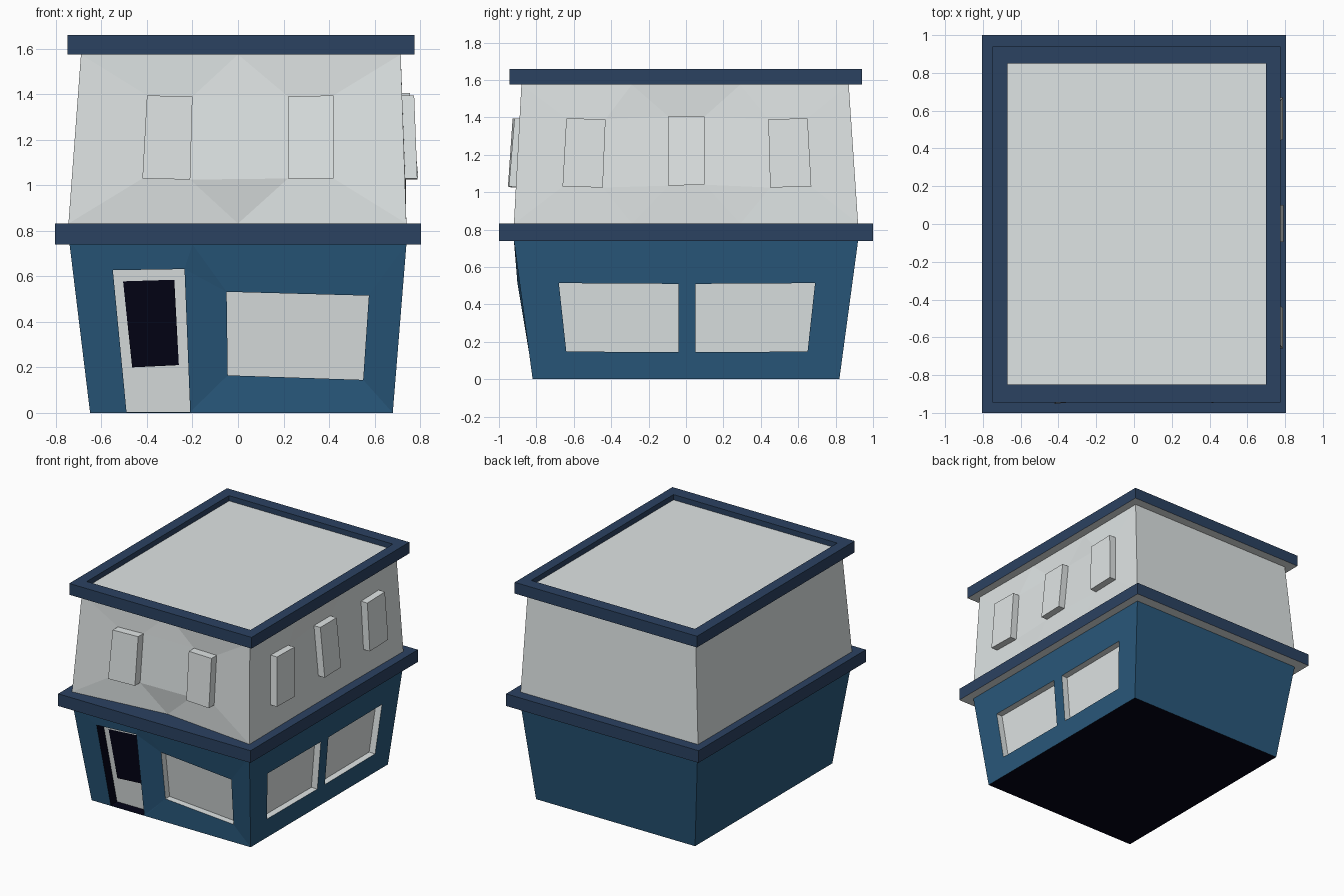
import bpy, bmesh

if "Cube" in bpy.data.objects:
    bpy.data.objects.remove(bpy.data.objects["Cube"])


def material(name, rgb):
    m = bpy.data.materials.new(name)
    m.diffuse_color = (*rgb, 1)
    m.use_nodes = True
    m.node_tree.nodes["Principled BSDF"].inputs["Base Color"].default_value = m.diffuse_color
    return m


LIGHT = material("light_grey", (0.74, 0.78, 0.78))
BLUE = material("wall_blue", (0.022, 0.098, 0.2))
NAVY = material("trim_navy", (0.024, 0.054, 0.12))
DARK = material("dark", (0.001, 0.001, 0.008))


def mesh(name, faces, mats):
    """Build an object from (corner points, material slot) faces."""
    bm = bmesh.new()
    for pts, slot in faces:
        bm.faces.new([bm.verts.new(p) for p in pts]).material_index = slot
    bmesh.ops.remove_doubles(bm, verts=bm.verts, dist=1e-5)
    me = bpy.data.meshes.new(name)
    bm.to_mesh(me)
    bm.free()
    for m in mats:
        me.materials.append(m)
    bpy.context.collection.objects.link(bpy.data.objects.new(name, me))


def rect(a, b, c, d, z):
    return [(a, c, z), (b, c, z), (b, d, z), (a, d, z)]


def inset(r, dx, dy):
    """Pull the right and front sides of a ring inwards, behind dished walls."""
    a, b, c, d, z = r
    return (a, b - dx, c + dy, d, z)


def loft(name, rings, slots, mats, cap=None):
    """Tube of rectangular rings, one material slot per step."""
    faces = []
    for lo, hi, s in zip(rings, rings[1:], slots):
        lo, hi = rect(*lo), rect(*hi)
        faces += [((lo[i], lo[i - 3], hi[i - 3], hi[i]), s) for i in range(4)]
    if cap is not None:
        faces.append((rect(*rings[-1]), cap))
    mesh(name, faces, mats)


def wall(name, bottom, top, q, mat):
    """Folded wall around a row of openings; bottom and top have one point more than openings."""
    f = []
    for i in range(len(q)):
        f.append((bottom[i], bottom[i + 1], q[i][1], q[i][0]))
        f.append((q[i][3], q[i][2], top[i + 1], top[i]))
        if i:
            f.append((bottom[i], q[i][0], q[i - 1][1]))
            f.append((q[i - 1][1], q[i][0], q[i][3], q[i - 1][2]))
            f.append((q[i - 1][2], q[i][3], top[i]))
    f.append((bottom[0], q[0][0], q[0][3], top[0]))
    f.append((q[-1][1], bottom[-1], top[-1], q[-1][2]))
    mesh(name, [(p, 0) for p in f], [mat])


def box(name, edge, face, side_mat, face_mat):
    """Recess or raised box from the opening edge to its front face."""
    sides = [((edge[i], edge[i - 3], face[i - 3], face[i]), 0) for i in range(4)]
    mesh(name, sides + [(face, 1)], [side_mat, face_mat])


def front(uz, ys): return [(u, y, z) for (u, z), y in zip(uz, ys)]
def right(uz, xs): return [(x, u, z) for (u, z), x in zip(uz, xs)]
def move(pts, dx, dy): return [(x + dx, y + dy, z) for x, y, z in pts]
def low_y(z, shift=0): return -(0.82 + 0.135 * z) + shift
def low_x(z): return 0.68 + 0.081 * z


G0, G1 = (-0.65, 0.68, -0.82, 0.82, 0), (-0.74, 0.74, -0.92, 0.92, 0.74)
U0, U1 = (-0.745, 0.74, -0.92, 0.92, 0.832), (-0.69, 0.715, -0.88, 0.87, 1.575)

# Plain back and left walls, and the dark underside
for name, a, b, mat in (("ground", G0, G1, BLUE), ("upper", U0, U1, LIGHT)):
    lo, hi = rect(*a), rect(*b)
    mesh(name + "_plain_walls", [((lo[i], lo[i - 3], hi[i - 3], hi[i]), 0) for i in (2, 3)], [mat])
mesh("underside", [(rect(*G0)[::-1], 0)], [DARK])

# Ledge between storeys and roof rim with sunken roof
LEDGE = (-0.805, 0.805, -1, 1)
loft("middle_ledge", [inset(G1, 0.01, 0.025), (*LEDGE, 0.74), (*LEDGE, 0.832), inset(U0, 0.01, 0.09)],
     [1, 0, 0], [NAVY, LIGHT])
RIM, ROOF = (-0.75, 0.775, -0.945, 0.94), (-0.67, 0.70, -0.85, 0.85)
loft("roof_rim", [inset(U1, 0.01, 0.06), (*RIM, 1.575), (*RIM, 1.66), (*ROOF, 1.66), (*ROOF, 1.62)],
     [1, 0, 0, 0], [NAVY, LIGHT], cap=1)

# Ground floor front: door and shop window in a slightly dished wall
duz = [(-0.49, 0.004), (-0.21, 0.004), (-0.235, 0.632), (-0.55, 0.627)]
wuz = [(-0.045, 0.165), (0.55, 0.145), (0.575, 0.515), (-0.05, 0.532)]
door = front(duz, [low_y(z, s) for (u, z), s in zip(duz, (0, 0, 0.025, 0))])
shop = front(wuz, [low_y(z, s) for (u, z), s in zip(wuz, (0.04, 0, -0.012, 0.045))])
lo, hi = rect(*G0), rect(*G1)
wall("ground_front_wall", [lo[0], (-0.2, -0.82, 0), lo[1]], [hi[0], (-0.2, -0.9, 0.74), hi[1]],
     [door, shop], BLUE)
box("door", door, move(door, 0, 0.075), DARK, LIGHT)
box("shop_window_front", shop, move(shop, 0, 0.05), LIGHT, LIGHT)
guz = [(-0.465, 0.2), (-0.26, 0.21), (-0.28, 0.585), (-0.505, 0.578)]
glass = front(guz, [low_y(z, s + 0.07) for (u, z), s in zip(guz, (0, 0.007, 0.02, 0.003))])
mesh("door_glass", [(glass, 0)], [DARK])

# Ground floor right side: two shop windows
sides = []
for uz in ([(-0.64, 0.148), (-0.04, 0.145), (-0.04, 0.51), (-0.68, 0.514)],
           [(0.05, 0.145), (0.65, 0.148), (0.69, 0.514), (0.05, 0.51)]):
    sides.append(right(uz, [low_x(z) for u, z in uz]))
wall("ground_right_wall", [lo[1], (0.68, 0, 0), lo[2]], [hi[1], (0.74, 0, 0.74), hi[2]], sides, BLUE)
for i, w in enumerate(sides):
    box(f"shop_window_right_{i + 1}", w, move(w, -0.05, 0), LIGHT, LIGHT)

# Upper floor front: two raised windows on a dished wall
lo, hi = rect(*U0), rect(*U1)
w1 = front([(-0.42, 1.03), (-0.21, 1.025), (-0.2, 1.39), (-0.4, 1.395)], (-0.89, -0.87, -0.845, -0.865))
w2 = front([(0.22, 1.03), (0.42, 1.03), (0.42, 1.395), (0.22, 1.39)], (-0.87, -0.885, -0.855, -0.84))
wall("upper_front_wall", [lo[0], (0, -0.84, 0.832), lo[1]], [hi[0], (0, -0.83, 1.575), hi[1]],
     [w1, w2], LIGHT)
for i, w in enumerate((w1, w2)):
    box(f"upper_window_front_{i + 1}", w, move(w, 0, -0.062), LIGHT, LIGHT)

# Upper floor right side: three raised windows, the middle one leaning
ws = [right([(-0.66, 1.03), (-0.445, 1.025), (-0.43, 1.39), (-0.64, 1.395)], (0.735, 0.735, 0.721, 0.721)),
      right([(-0.095, 1.035), (0.1, 1.04), (0.1, 1.405), (-0.095, 1.405)], (0.739, 0.739, 0.702, 0.702)),
      right([(0.45, 1.025), (0.67, 1.03), (0.65, 1.395), (0.44, 1.39)], (0.735, 0.735, 0.721, 0.721))]
wall("upper_right_wall", [lo[1], (0.735, -0.29, 0.832), (0.735, 0.29, 0.832), lo[2]],
     [hi[1], (0.71, -0.29, 1.575), (0.71, 0.29, 1.575), hi[2]], ws, LIGHT)
for i, w in enumerate(ws):
    box(f"upper_window_right_{i + 1}", w, move(w, 0.053, 0), LIGHT, LIGHT)
